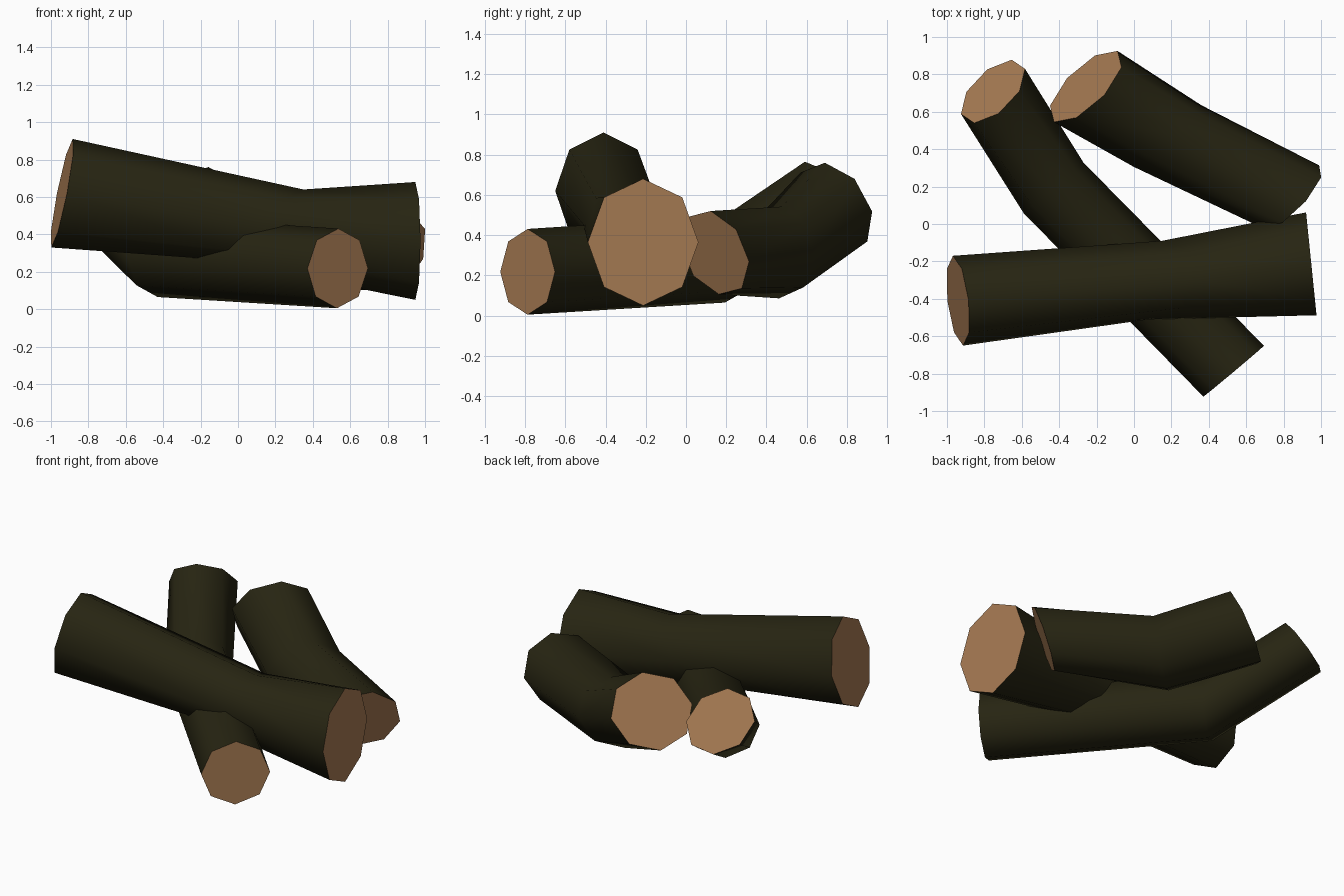
import bpy, bmesh, math
from mathutils import Vector

if "Cube" in bpy.data.objects:
    bpy.data.objects.remove(bpy.data.objects["Cube"])


def material(name, rgb):
    m = bpy.data.materials.new(name)
    m.diffuse_color = (*rgb, 1.0)
    m.use_nodes = True
    m.node_tree.nodes["Principled BSDF"].inputs["Base Color"].default_value = m.diffuse_color
    return m


bark = material("dark_bark", (0.020, 0.018, 0.006))
wood = material("cut_wood", (0.38, 0.195, 0.085))
SIDES = 8


def log(name, rings):
    """Loft an eight-sided log through rings of (centre, side radius, up radius)."""
    bm = bmesh.new()
    loops = []
    for c, h, u in rings:
        c, h, u = Vector(c), Vector(h), Vector(u)
        loop = []
        for i in range(SIDES):
            a = 2 * math.pi * i / SIDES
            loop.append(bm.verts.new(c + h * math.cos(a) + u * math.sin(a)))
        loops.append(loop)
    # bark sides
    for a, b in zip(loops, loops[1:]):
        for i in range(SIDES):
            j = (i + 1) % SIDES
            bm.faces.new((a[i], a[j], b[j], b[i]))
    # sawn ends
    for loop in (loops[0], loops[-1]):
        bm.faces.new(loop).material_index = 1
    bmesh.ops.recalc_face_normals(bm, faces=bm.faces)
    me = bpy.data.meshes.new(name)
    bm.to_mesh(me)
    bm.free()
    me.materials.append(bark)
    me.materials.append(wood)
    ob = bpy.data.objects.new(name, me)
    bpy.context.collection.objects.link(ob)
    bpy.ops.object.select_all(action='DESELECT')
    ob.select_set(True)
    bpy.context.view_layer.objects.active = ob
    bpy.ops.object.shade_smooth_by_angle(angle=math.radians(58))
    return ob


# thick log lying across the top
log("top_log", [
    ((-0.941, -0.41, 0.62), (-0.027, 0.24, 0), (0.057, 0, 0.29)),
    ((0.115, -0.30, 0.453), (0.035, 0.21, 0), (0.235, 0, 0.187)),
    ((0.948, -0.213, 0.365), (-0.028, 0.275, 0), (0, 0, 0.315)),
])

# long bent log running front to back underneath
log("lower_log", [
    ((0.533, -0.787, 0.218), (0.162, 0.136, 0), (0.004, 0, 0.213)),
    ((-0.43, 0.193, 0.28), (0.16, 0.135, 0), (0, 0, 0.215)),
    ((-0.754, 0.709, 0.595), (0.171, 0.121, 0), (0.03, -0.118, 0.17)),
])

# short bent log at the back right
log("back_log", [
    ((0.845, 0.143, 0.313), (0.145, 0.17, -0.044), (0.075, -0.02, 0.207)),
    ((0.18, 0.47, 0.314), (0.18, 0.165, -0.018), (0.05, 0.007, 0.228)),
    ((-0.258, 0.735, 0.54), (0.17, 0.19, -0.022), (0.10, -0.045, 0.22)),
])
